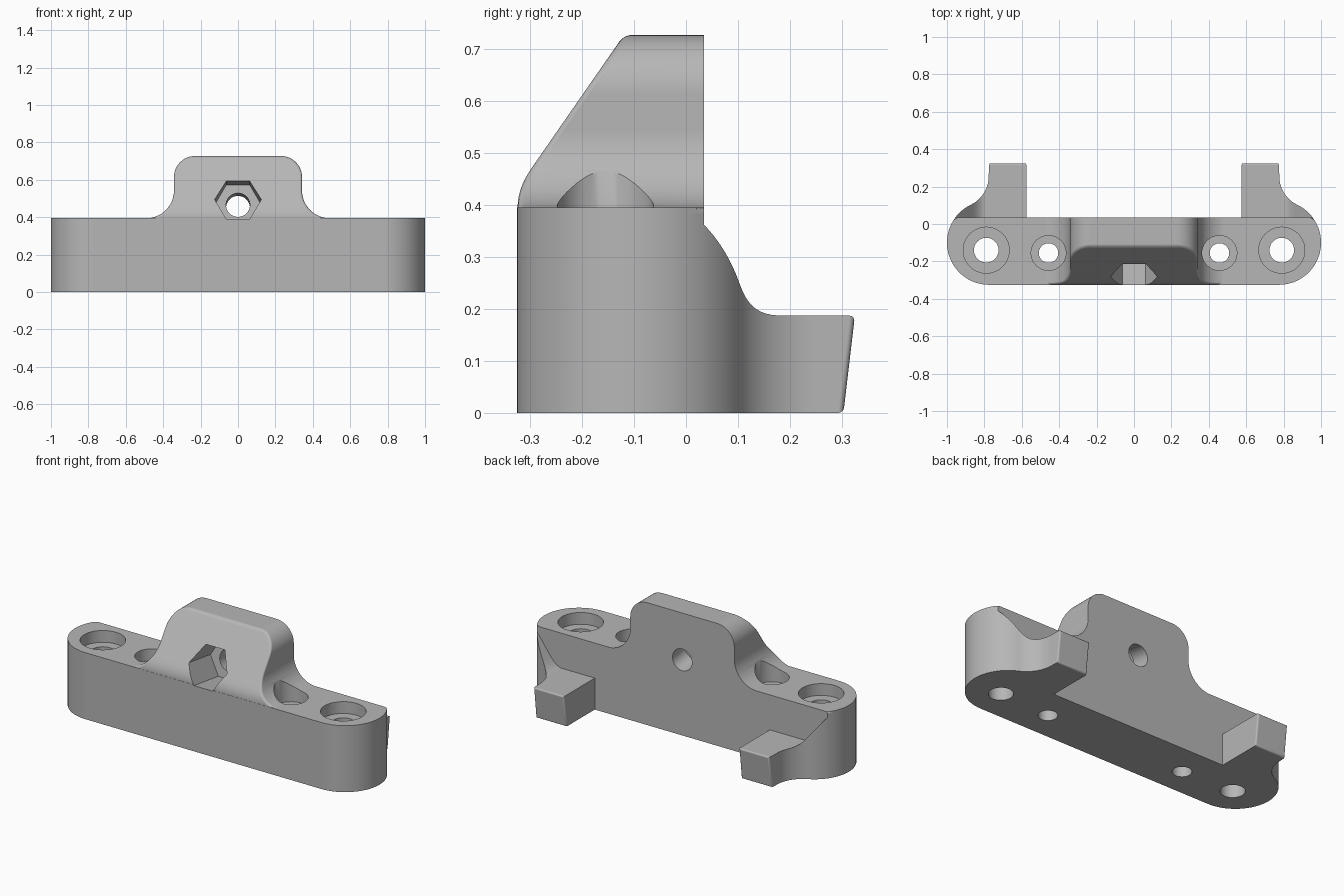
import bpy, bmesh, math
from mathutils import Matrix, Vector

if "Cube" in bpy.data.objects:
    bpy.data.objects.remove(bpy.data.objects["Cube"], do_unlink=True)

grey = bpy.data.materials.new("plain grey")
grey.use_nodes = True
COLOUR = (0.47, 0.47, 0.47, 1)
grey.diffuse_color = COLOUR
grey.node_tree.nodes["Principled BSDF"].inputs["Base Color"].default_value = COLOUR

BACK, FRONT, DECK = 0.035, -0.325, 0.395      # main planes of the bar
END_X, END_Y, END_R = 0.775, -0.10, 0.225     # rounded bar ends


def arc(cx, cy, r, a0, a1, n):
    """Points along an arc, angles in degrees."""
    angles = [math.radians(a0 + (a1 - a0) * i / n) for i in range(n + 1)]
    return [(cx + r * math.cos(a), cy + r * math.sin(a)) for a in angles]


def soft_ramp(t, start, width, slope):
    """Zero before start, then a curve easing into a straight slope."""
    d = t - start
    if d <= 0:
        return 0.0
    return slope * d * d / (2 * width) if d < width else slope * (d - width / 2)


def finish(name, bm):
    bmesh.ops.recalc_face_normals(bm, faces=bm.faces)
    mesh = bpy.data.meshes.new(name)
    bm.to_mesh(mesh)
    bm.free()
    mesh.materials.append(grey)
    ob = bpy.data.objects.new(name, mesh)
    bpy.context.collection.objects.link(ob)
    return ob


def loft(bm, rings, closed_rings=True, closed_loop=False):
    """Skin consecutive rings of points with quads; returns the vertices."""
    vs = [[bm.verts.new(p) for p in ring] for ring in rings]
    n, m = len(vs), len(vs[0])
    for i in range(n if closed_loop else n - 1):
        a, b = vs[i], vs[(i + 1) % n]
        for j in range(m if closed_rings else m - 1):
            k = (j + 1) % m
            bm.faces.new((a[j], a[k], b[k], b[j]))
    return vs


def cylinder(name, radius, depth, matrix, sides=48):
    bm = bmesh.new()
    bmesh.ops.create_cone(bm, cap_ends=True, segments=sides, radius1=radius,
                          radius2=radius, depth=depth, matrix=matrix)
    return finish(name, bm)


def combine(target, tool, operation):
    mod = target.modifiers.new("combine", 'BOOLEAN')
    mod.operation, mod.solver, mod.object = operation, 'EXACT', tool
    bpy.context.view_layer.objects.active = target
    bpy.ops.object.modifier_apply(modifier=mod.name)
    bpy.data.objects.remove(tool, do_unlink=True)


def make_bar():
    """Long bar with rounded ends, flat back and a softened top rim."""
    rise = math.degrees(math.asin((BACK - END_Y) / END_R))
    half = arc(END_X, END_Y, END_R, -90, rise, 28)
    outline = half + [(-x, y) for x, y in reversed(half)]
    bm = bmesh.new()
    rings = [[(x, y, z) for x, y in outline] for z in (0, DECK)]
    bottom, top = loft(bm, rings)
    bm.faces.new(bottom)
    bm.faces.new(top)
    rim = [e for e in bm.edges if all(v.co.z > 0.3 for v in e.verts)
           and not all(v.co.y > BACK - 1e-4 for v in e.verts)]
    bmesh.ops.bevel(bm, geom=rim, offset=0.012, segments=4, profile=0.5, affect='EDGES')
    return finish("mounting_bar", bm)


def make_tower():
    """Central upright with flared foot, rounded shoulders and sloping front."""
    b = 0.012
    foot, shoulder = arc(0.492, 0.544, 0.15, 270, 180, 16), arc(0.23, 0.615, 0.112, 0, 90, 12)
    stations = [((0.48, 0.33), (1, 0))]
    stations += [(p, ((0.492 - p[0]) / 0.15, (0.544 - p[1]) / 0.15)) for p in foot]
    stations += [(p, ((p[0] - 0.23) / 0.112, (p[1] - 0.615) / 0.112)) for p in shoulder]

    def front(z):
        return FRONT + 0.001 + soft_ramp(z, 0.395, 0.075, 0.694)

    rings = []
    for (x, z), (nx, nz) in stations:
        ring = [(x, BACK, z)]
        for turn in (0, 30, 60, 90):
            inset = b * (1 - math.cos(math.radians(turn)))
            lead = b * (1 - math.sin(math.radians(turn)))
            zi = z - inset * nz
            ring.append((x - inset * nx, front(zi) + lead, zi))
        rings.append(ring)
    count = len(rings)
    rings += [[(-x, y, z) for x, y, z in r] for r in reversed(rings)]
    bm = bmesh.new()
    vs = loft(bm, rings, closed_rings=False, closed_loop=True)
    bm.faces.new([r[0] for r in vs])
    for i in range(count - 1):
        bm.faces.new((vs[i][-1], vs[i + 1][-1], vs[-2 - i][-1], vs[-1 - i][-1]))
    return finish("tower", bm)


def make_hook(side):
    """Rear foot that sweeps out of the rounded bar end."""
    r = 0.17
    cx = 0.777 + r
    cy = END_Y + math.sqrt((END_R + r) ** 2 - (cx - END_X) ** 2)
    meet = math.degrees(math.atan2(cy - END_Y, cx - END_X))
    rise = math.degrees(math.asin((BACK - END_Y) / END_R))
    path = [(0.575, 0.325), (0.775, 0.325)]
    path += arc(cx, cy, r, 180, 180 + meet, 14)
    path += arc(END_X, END_Y, END_R, meet, rise, 8)[1:]
    rings = []
    for x, y in path:
        top = 0.187 + soft_ramp(x, 0.79, 0.073, 1.36)
        low_y = 0.303 if y > 0.32 else y
        rings.append([(side * x, 0, 0), (side * x, low_y, 0),
                      (side * x, y, top), (side * x, 0, top)])
    bm = bmesh.new()
    vs = loft(bm, rings)
    bm.faces.new(vs[0])
    bm.faces.new(vs[-1])
    tip = [e for e in bm.edges if all(v.co.y > 0.29 for v in e.verts)]
    bmesh.ops.bevel(bm, geom=tip, offset=0.01, segments=4, profile=0.5, affect='EDGES')
    return finish("rear_hook", bm)


bracket = make_bar()
combine(bracket, make_tower(), 'UNION')
for side in (1, -1):
    combine(bracket, make_hook(side), 'UNION')

# Counterbored vertical screw holes: x, y, hole radius, recess radius
for x, y, hole, recess in ((0.79, -0.14, 0.066, 0.123), (0.457, -0.155, 0.052, 0.093)):
    for side in (1, -1):
        combine(bracket, cylinder("hole_cutter", hole, 2,
                Matrix.Translation((side * x, y, 0))), 'DIFFERENCE')
        combine(bracket, cylinder("recess_cutter", recess, 0.6,
                Matrix.Translation((side * x, y, DECK - 0.07 + 0.3))), 'DIFFERENCE')

# Tilted hexagonal nut pocket with a through hole
axis = Vector((0, -1, 0.14)).normalized()
seat = Vector((0, -0.08, 0.465))
tilt = axis.to_track_quat('Z', 'Y').to_matrix().to_4x4()
combine(bracket, cylinder("bolt_cutter", 0.064, 1.2, Matrix.Translation(seat) @ tilt), 'DIFFERENCE')
hex_turn = Matrix.Rotation(math.radians(30), 4, 'Z')
probe = tilt @ hex_turn
# Keep a corner of the hexagon pointing sideways
corner = max(abs((tilt @ Matrix.Rotation(math.radians(60 * i), 4, 'Z') @ Vector((0, 1, 0))).x)
             for i in range(6))
if corner > 0.99:
    probe = tilt
combine(bracket, cylinder("nut_cutter", 0.125, 0.6,
        Matrix.Translation(seat + axis * 0.3) @ probe, 6), 'DIFFERENCE')

# Smooth curved areas while keeping crisp edges
bracket.name = "mounting_bracket"
bpy.ops.object.select_all(action='DESELECT')
bracket.select_set(True)
bpy.context.view_layer.objects.active = bracket
bpy.ops.object.shade_smooth_by_angle(angle=math.radians(32))
weighted = bracket.modifiers.new("weighted_normals", 'WEIGHTED_NORMAL')
weighted.keep_sharp = True
